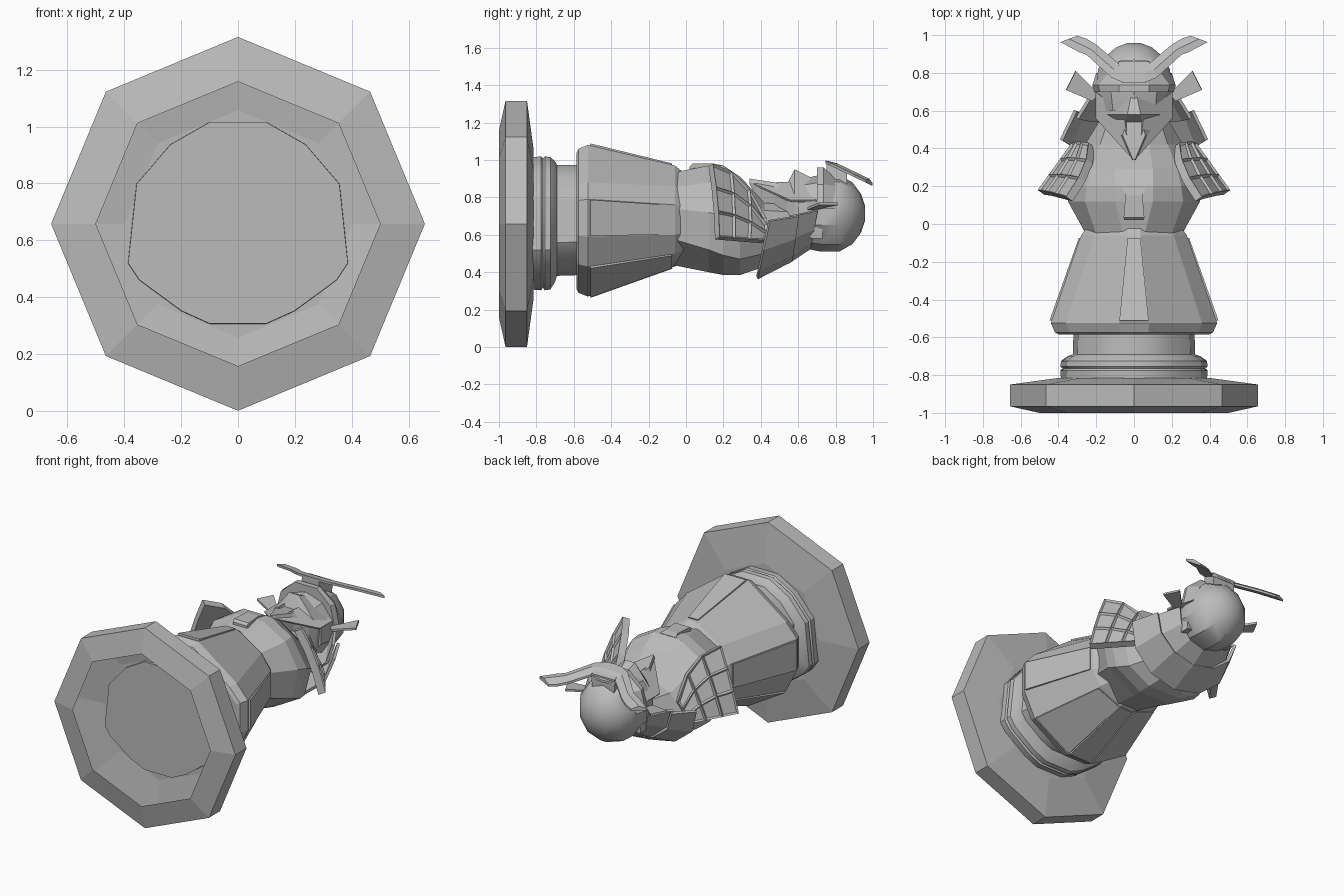
import bpy, bmesh, math
from mathutils import Vector

cube = bpy.data.objects.get("Cube")
if cube:
    bpy.data.objects.remove(cube, do_unlink=True)

GREY = (0.5, 0.5, 0.5, 1)
mat = bpy.data.materials.new("stone_grey")
mat.use_nodes = True
mat.diffuse_color = GREY
mat.node_tree.nodes["Principled BSDF"].inputs["Base Color"].default_value = GREY
CZ = 0.658  # height of the long axis


def finish(name, bm, smooth=False, thick=0):
    bmesh.ops.recalc_face_normals(bm, faces=bm.faces)
    me = bpy.data.meshes.new(name)
    bm.to_mesh(me)
    bm.free()
    me.materials.append(mat)
    ob = bpy.data.objects.new(name, me)
    bpy.context.collection.objects.link(ob)
    if thick:
        mod = ob.modifiers.new("thickness", "SOLIDIFY")
        mod.thickness = thick
        mod.offset = 0
    if smooth:
        bpy.ops.object.select_all(action="DESELECT")
        ob.select_set(True)
        bpy.context.view_layer.objects.active = ob
        bpy.ops.object.shade_smooth_by_angle(angle=math.radians(30))


def loft(name, rings, closed=True, smooth=False, thick=0, first_cap=True):
    """Skin rings of points; closed rings also get end caps."""
    bm = bmesh.new()
    rows = [[bm.verts.new(p) for p in ring] for ring in rings]
    n = len(rows[0])
    for a, b in zip(rows, rows[1:]):
        for i in range(n if closed else n - 1):
            j = (i + 1) % n
            bm.faces.new((a[i], a[j], b[j], b[i]))
    if closed:
        bm.faces.new(rows[-1])
        if first_cap:
            bm.faces.new(rows[0])
    finish(name, bm, smooth, thick)


def section(y, half):
    """Mirror half a cross-section, listed from front to back."""
    pts = list(half) + [(-x, z) for x, z in reversed(half)]
    return [(x, y, z) for x, z in pts]


def scaled(half, k):
    return [(x * k, CZ + (z - CZ) * k) for x, z in half]


def oval(y, rx, rz, cz=CZ, n=8, turn=0.0):
    angs = [turn + math.tau * i / n for i in range(n)]
    return [(rx * math.cos(a), y, cz + rz * math.sin(a)) for a in angs]


def plate(name, pts, thick):
    bm = bmesh.new()
    bm.faces.new([bm.verts.new(p) for p in pts])
    finish(name, bm, thick=thick)


def both(fn):
    for side, s in (("left", 1), ("right", -1)):
        fn(side, s)


# Octagonal base with chamfered rims, hollow underneath
loft("base", [oval(y, r, r) for y, r in
              ((-1, 0.5), (-0.965, 0.657), (-0.85, 0.657), (-0.815, 0.4))], first_cap=False)

# Stepped collar and pedestal, flattened at the back
COLLAR = [(0.1, 0.36), (0.24, 0.28), (0.36, 0.14), (0.39, -0.14),
          (0.35, -0.2), (0.2, -0.31), (0.1, -0.355)]
steps = ((-0.83, 0.99), (-0.775, 1), (-0.765, 0.97),
         (-0.755, 1), (-0.725, 0.99), (-0.7, 0.9), (-0.69, 0.83), (-0.55, 0.82))
loft("collar", [section(y, [(x * s, CZ + z * s + (1 - s) * 0.1) for x, z in COLLAR])
                for y, s in steps], smooth=True)

# Flared skirt with a turned-in hem
HEM = [(0.08, 1.08), (0.36, 0.88), (0.44, 0.79), (0.44, 0.59), (0.36, 0.43), (0.09, 0.27)]
WAIST = [(0.035, 0.97), (0.21, 0.86), (0.28, 0.76), (0.28, 0.6), (0.22, 0.5), (0.05, 0.43)]
loft("skirt", [section(-0.585, scaled(HEM, 0.9)), section(-0.575, scaled(HEM, 0.95)),
               section(-0.525, HEM), section(-0.06, WAIST), section(0.0, scaled(WAIST, 0.85))])


# Raised panels on the skirt
def panel(name, i, j, s=1):
    def pt(prof, k, y, flip=1):
        x, z = prof[k]
        return Vector((x * s * flip, y, z))
    f = -1 if i == j else 1
    quad = [pt(HEM, i, -0.52), pt(HEM, j, -0.52, f), pt(WAIST, j, -0.07, f), pt(WAIST, i, -0.07)]
    mid = sum(quad, Vector()) / 4
    plate(name, [mid + (q - mid) * 0.97 for q in quad], 0.02)


panel("front_skirt_panel", 0, 0)
panel("back_skirt_panel", 5, 5)
both(lambda side, s: panel(side + "_skirt_panel", 2, 3, s))
both(lambda side, s: panel(side + "_rear_skirt_panel", 4, 5, s))

# Torso
loft("torso", [
    section(-0.08, [(0.05, 0.93), (0.19, 0.85), (0.24, 0.74), (0.24, 0.58), (0.07, 0.44)]),
    section(0.12, [(0.1, 0.97), (0.26, 0.88), (0.35, 0.72), (0.31, 0.52), (0.1, 0.4)]),
    section(0.2, [(0.1, 0.97), (0.25, 0.88), (0.36, 0.7), (0.31, 0.49), (0.12, 0.385)]),
    section(0.29, [(0.1, 0.91), (0.23, 0.82), (0.33, 0.66), (0.28, 0.47), (0.12, 0.385)]),
    section(0.42, [(0.08, 0.77), (0.18, 0.73), (0.26, 0.62), (0.2, 0.5), (0.08, 0.43)]),
    section(0.6, [(0.06, 0.76), (0.12, 0.72), (0.15, 0.62), (0.13, 0.55), (0.06, 0.5)])])

# Belt knot and hanging tie
loft("belt_knot", [section(y, [(w, z), (w, z - 0.09)]) for y, w, z in
                   ((0.02, 0.05, 0.965), (0.035, 0.055, 0.98), (0.15, 0.045, 0.98), (0.19, 0.06, 0.972))])


# Shoulder guards: fan-shaped plates with recessed slots
def shoulder(side, s):
    a, b = Vector((0.33, 0.43, 0.57)), Vector((0.24, 0.43, 0.69))
    c, d = Vector((0.36, 0.145, 0.98)), Vector((0.51, 0.18, 0.59))
    out = Vector((0.78, 0.45, 0.42))
    bm = bmesh.new()
    n = 3
    grid = []
    for i in range(n + 1):
        u = i / n
        row = []
        for j in range(n + 1):
            v = j / n
            p = a.lerp(d, u).lerp(b.lerp(c, u), v)
            p += out * 0.06 * v * (1 - v)
            p += Vector((-0.03, 0.01, 0.06)) * 4 * u * (1 - u) * v
            row.append(bm.verts.new((p.x * s, p.y, p.z)))
        grid.append(row)
    for i in range(n):
        for j in range(n):
            bm.faces.new((grid[i][j], grid[i + 1][j], grid[i + 1][j + 1], grid[i][j + 1]))
    bmesh.ops.recalc_face_normals(bm, faces=bm.faces)
    if sum(f.normal.y for f in bm.faces) < 0:
        bmesh.ops.reverse_faces(bm, faces=bm.faces)
    slots = list(bm.faces)
    rim = [e for e in bm.edges if e.is_boundary]
    # Thick rim turned in towards the body, closed by a back
    ext = bmesh.ops.extrude_edge_only(bm, edges=rim)["geom"]
    low = [g for g in ext if isinstance(g, bmesh.types.BMVert)]
    bmesh.ops.translate(bm, verts=low, vec=(-0.035 * s, -0.025, -0.015))
    bmesh.ops.holes_fill(bm, edges=[e for e in bm.edges if e.is_boundary], sides=0)
    bmesh.ops.inset_individual(bm, faces=slots, thickness=0.014, depth=-0.012)
    finish(side + "_shoulder_guard", bm)


both(shoulder)


# Neck guard: two flared, faceted tiers wrapping the back of the head
def arc(y_side, y_back, rx, rz, z0, n=6):
    out = []
    for i in range(n + 1):
        t = math.pi * i / n
        out.append((rx * math.cos(t), y_side + (y_back - y_side) * math.sin(t),
                    z0 - rz * math.sin(t)))
    return out


loft("lower_neck_guard", [arc(0.445, 0.38, 0.385, 0.305, 0.675), arc(0.6, 0.565, 0.31, 0.235, 0.7)],
     closed=False, thick=0.018)
loft("upper_neck_guard", [arc(0.56, 0.54, 0.3, 0.25, 0.7), arc(0.7, 0.66, 0.215, 0.2, 0.73)],
     closed=False, thick=0.018)

# Helmet dome
loft("helmet", [oval(y, rx, rz, 0.715, 10, math.pi / 10) for y, rx, rz in
                ((0.6, 0.19, 0.18), (0.72, 0.21, 0.205), (0.82, 0.2, 0.205),
                 (0.89, 0.155, 0.165), (0.935, 0.1, 0.105), (0.957, 0.04, 0.04))], smooth=True)

# Brow visor
loft("visor", [section(0.7, [(0.08, 0.96), (0.18, 0.87), (0.215, 0.73), (0.18, 0.73)]),
               section(0.735, [(0.08, 0.96), (0.19, 0.87), (0.22, 0.74), (0.19, 0.74)]),
               section(0.8, [(0.06, 0.9), (0.14, 0.86), (0.2, 0.74), (0.17, 0.74)])])

# Face mask with a protruding nose and pointed chin
loft("mask", [section(y, h) for y, h in (
    (0.34, [(0.005, 0.9), (0.01, 0.885), (0.005, 0.87)]),
    (0.47, [(0.06, 0.88), (0.08, 0.82), (0.06, 0.65)]),
    (0.54, [(0.04, 0.87), (0.14, 0.78), (0.13, 0.6)]),
    (0.58, [(0.035, 0.95), (0.17, 0.78), (0.15, 0.6)]),
    (0.68, [(0.015, 0.9), (0.2, 0.78), (0.18, 0.58)]),
    (0.73, [(0.06, 0.89), (0.19, 0.78), (0.18, 0.58)]))])
both(lambda side, s: plate(side + "_mask_cheek", [
    (0.2 * s, 0.7, 0.78), (0.2 * s, 0.56, 0.78), (0.02 * s, 0.36, 0.87), (0.05 * s, 0.58, 0.88)], 0.012))

# Turned-back ear plates
both(lambda side, s: plate(side + "_ear_plate", [
    (0.19 * s, 0.69, 0.74), (0.31 * s, 0.81, 0.765), (0.36 * s, 0.71, 0.765), (0.22 * s, 0.65, 0.74)], 0.014))

# Crest: a mount and two swept horns on a tilted plane
loft("crest_mount", [section(0.75, [(0.06, 0.99), (0.07, 0.88)]),
                     section(0.86, [(0.085, 0.955), (0.08, 0.86)])])
HORN_LOW = [(0, 0.745), (0.06, 0.75), (0.12, 0.775), (0.25, 0.895), (0.29, 0.91), (0.39, 0.963)]
HORN_HIGH = [(0, 0.87), (0.07, 0.865), (0.09, 0.857), (0.2, 0.95), (0.25, 0.98), (0.3, 0.997)]


def horn(side, s):
    def ring(lo, hi):
        def at(p, lift):
            return (p[0] * s, p[1], 1.355 - 0.48 * p[1] + lift)
        mid = [(u + v) / 2 for u, v in zip(lo, hi)]
        return [at(lo, -0.015), at(lo, 0.0), at(mid, 0.015), at(hi, 0.0), at(hi, -0.015)]
    loft(side + "_crest_horn", [ring(lo, hi) for lo, hi in zip(HORN_LOW, HORN_HIGH)])


both(horn)
